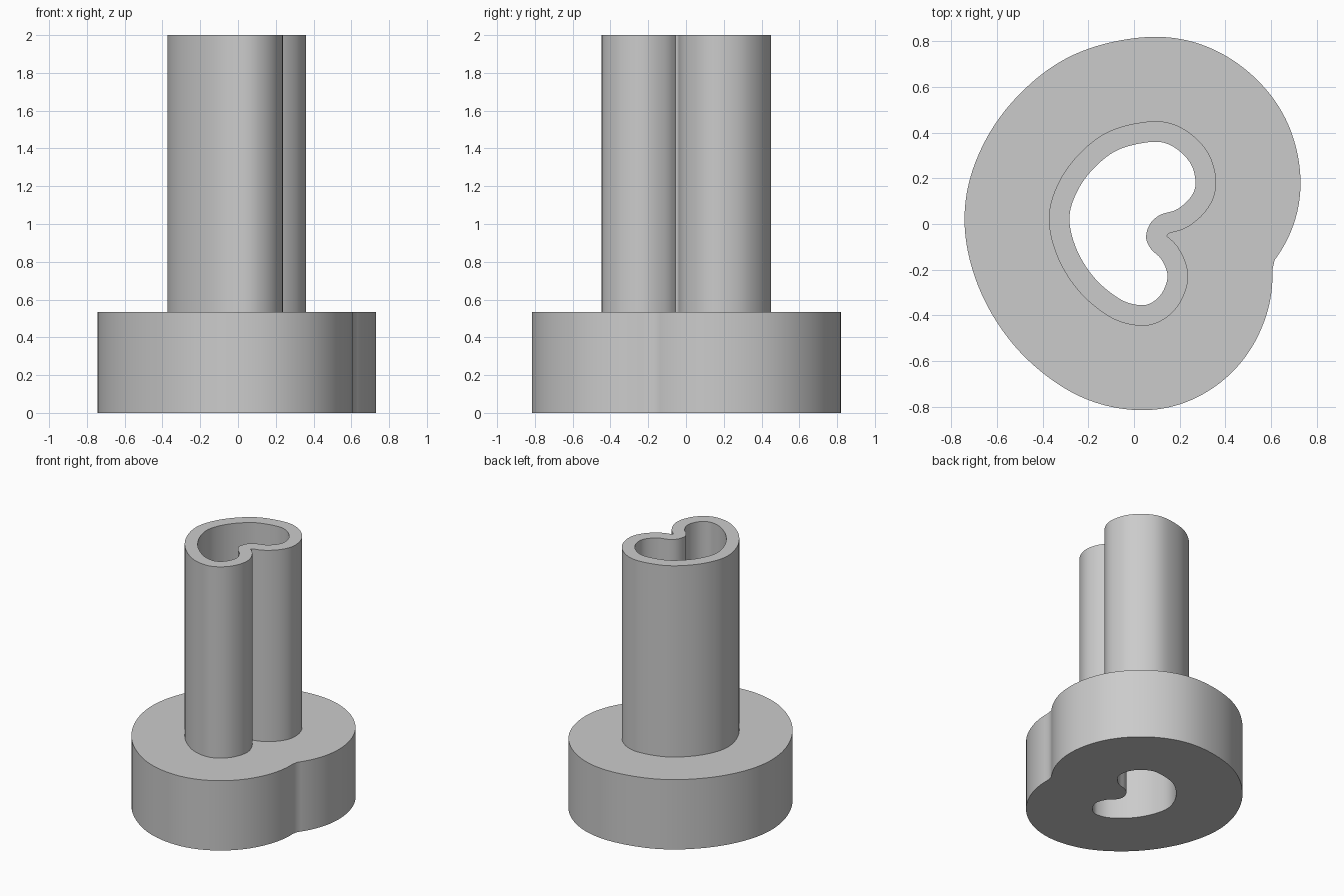
import bpy
import bmesh
from mathutils import Vector

if "Cube" in bpy.data.objects:
    bpy.data.objects.remove(bpy.data.objects["Cube"], do_unlink=True)

GREY = (0.6, 0.6, 0.6, 1.0)
STEPS = 14
WALL, FLANGE = 0.09, 0.46
BASE_TOP, TOP = 0.535, 2.0

mat = bpy.data.materials.new("plain grey")
mat.use_nodes = True
mat.diffuse_color = GREY
mat.node_tree.nodes["Principled BSDF"].inputs["Base Color"].default_value = GREY

# Kidney-shaped bore, clockwise from the back
bore_points = [Vector(p) for p in (
    (0.08, 0.36), (0.17, 0.34), (0.245, 0.27), (0.27, 0.183), (0.25, 0.12),
    (0.19, 0.065), (0.115, 0.04), (0.07, 0.0), (0.053, -0.06), (0.075, -0.11),
    (0.12, -0.155), (0.147, -0.225), (0.127, -0.295), (0.085, -0.34),
    (0.03, -0.356), (-0.06, -0.33), (-0.17, -0.24), (-0.25, -0.115),
    (-0.283, 0.02), (-0.253, 0.135), (-0.18, 0.24), (-0.07, 0.325))]


def smooth_loop(points):
    """Closed spline through the points, with its outward normals."""
    loop, normals = [], []
    n = len(points)
    for i in range(n):
        a, b, c, d = (points[(i + k) % n] for k in (-1, 0, 1, 2))
        m0, m1 = (c - a) / 2, (d - b) / 2
        p, q = 3 * (c - b) - 2 * m0 - m1, 2 * (b - c) + m0 + m1
        for s in range(STEPS):
            t = s / STEPS
            loop.append(b + t * (m0 + t * (p + t * q)))
            tangent = (m0 + t * (2 * p + 3 * t * q)).normalized()
            normals.append(Vector((-tangent.y, tangent.x)))
    return loop, normals


bore, bore_normals = smooth_loop(bore_points)


def offset_loop(distance):
    """Bore moved outward, dropping the parts that cross over themselves."""
    moved = [p + n * distance for p, n in zip(bore, bore_normals)]
    kept = [p for p in moved
            if min((p - q).length for q in bore) > distance - 0.002]
    # Thin out crowded points
    result = [kept[0]]
    for p in kept[1:]:
        if (p - result[-1]).length > 0.008:
            result.append(p)
    return result


def hollow_prism(name, outer, inner, z0, z1):
    """Extrude the area between two loops."""
    curve = bpy.data.curves.new(name + "_profile", "CURVE")
    curve.dimensions = "2D"
    curve.fill_mode = "BOTH"
    curve.extrude = (z1 - z0) / 2
    for loop in (outer, inner):
        spline = curve.splines.new("POLY")
        spline.points.add(len(loop) - 1)
        for point, p in zip(spline.points, loop):
            point.co = (p.x, p.y, 0, 1)
        spline.use_cyclic_u = True
    helper = bpy.data.objects.new(name + "_profile", curve)
    bpy.context.collection.objects.link(helper)
    bpy.context.view_layer.update()
    graph = bpy.context.evaluated_depsgraph_get()
    mesh = bpy.data.meshes.new_from_object(helper.evaluated_get(graph))
    bpy.data.objects.remove(helper, do_unlink=True)
    bpy.data.curves.remove(curve)

    bm = bmesh.new()
    bm.from_mesh(mesh)
    bmesh.ops.remove_doubles(bm, verts=bm.verts, dist=0.0005)
    bmesh.ops.recalc_face_normals(bm, faces=bm.faces)
    bmesh.ops.translate(bm, verts=bm.verts, vec=(0, 0, (z0 + z1) / 2))
    bm.to_mesh(mesh)
    bm.free()
    mesh.materials.clear()
    mesh.materials.append(mat)
    obj = bpy.data.objects.new(name, mesh)
    bpy.context.collection.objects.link(obj)
    bpy.ops.object.select_all(action="DESELECT")
    obj.select_set(True)
    bpy.context.view_layer.objects.active = obj
    bpy.ops.object.shade_smooth_by_angle(angle=0.6)
    return obj


bore_edge = bore[::2]
hollow_prism("base_flange", offset_loop(FLANGE), bore_edge, 0, BASE_TOP)
hollow_prism("hollow_tube", offset_loop(WALL), bore_edge, BASE_TOP, TOP)
